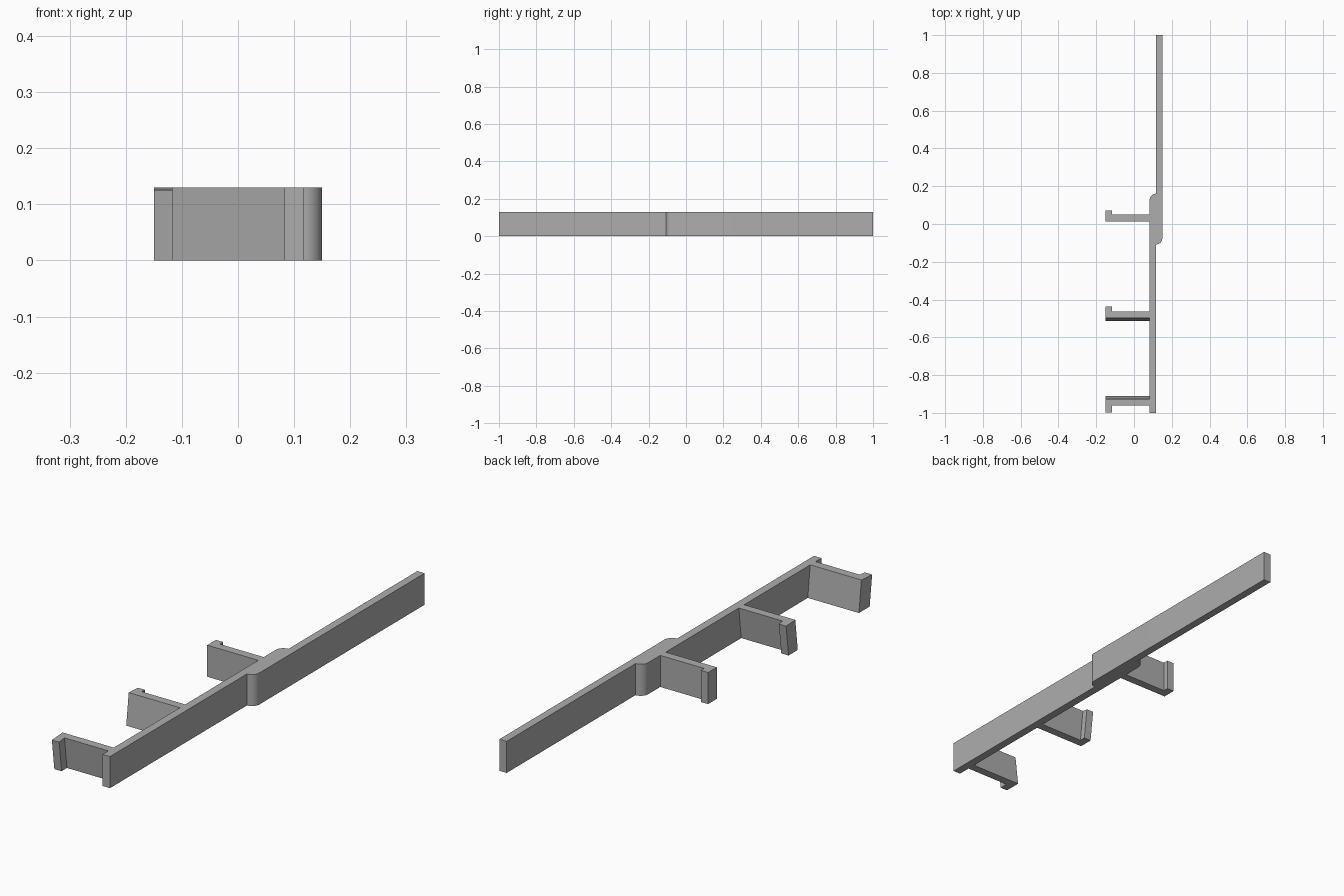
import bpy
import bmesh
from math import cos, sin, pi

cube = bpy.data.objects.get("Cube")
if cube:
    bpy.data.objects.remove(cube, do_unlink=True)

HEIGHT = 0.13
LEFT, INNER, MID, OUTER = -0.15, 0.083, 0.117, 0.15
ARM = 0.035   # arm thickness
LIP = 0.033   # lip width

grey = bpy.data.materials.new("plain grey")
grey.use_nodes = True
COLOUR = (0.42, 0.42, 0.42, 1)
grey.diffuse_color = COLOUR
grey.node_tree.nodes["Principled BSDF"].inputs["Base Color"].default_value = COLOUR


def prism(name, bottom, top):
    """Solid between two matching outlines."""
    bm = bmesh.new()
    low = [bm.verts.new(p) for p in bottom]
    high = [bm.verts.new(p) for p in top]
    bm.faces.new(low[::-1])
    bm.faces.new(high)
    for i in range(len(low)):
        j = (i + 1) % len(low)
        bm.faces.new((low[i], low[j], high[j], high[i]))
    bmesh.ops.recalc_face_normals(bm, faces=bm.faces)
    mesh = bpy.data.meshes.new(name)
    bm.to_mesh(mesh)
    bm.free()
    mesh.materials.append(grey)
    obj = bpy.data.objects.new(name, mesh)
    bpy.context.collection.objects.link(obj)
    return obj


def arc(cx, cy, r, start, steps=10):
    """Quarter circle, counter-clockwise."""
    return [(cx + r * cos(start + pi / 2 * i / steps),
             cy + r * sin(start + pi / 2 * i / steps)) for i in range(steps + 1)]


# Stepped rail: two overlapping bars with rounded inner ends
r = OUTER - MID
outline = [(INNER, -1), (MID, -1)]
outline += arc(MID, -0.108 + r, r, -pi / 2)
outline += [(OUTER, 1), (MID, 1)]
outline += arc(MID, 0.16 - r, MID - INNER, pi / 2)
rail = prism("stepped_rail", [(x, y, 0) for x, y in outline],
             [(x, y, HEIGHT) for x, y in outline])
bpy.context.view_layer.objects.active = rail
rail.select_set(True)
bpy.ops.object.shade_smooth_by_angle()
rail.select_set(False)


def hook(name, y, side, reach, lean):
    """Arm with an end lip; side is the way the lip points, lean its top offset."""
    shape = [(INNER, 0), (INNER, ARM), (LEFT + LIP, ARM),
             (LEFT + LIP, reach), (LEFT, reach), (LEFT, 0)]
    slope = lean / HEIGHT
    bottom = [(x, y + side * (u - lean), 0) for x, u in shape]
    top = [(x, y + side * u, HEIGHT - slope * max(0, u - ARM)) for x, u in shape]
    prism(name, bottom, top)


# Upright rear hook, and two leaning hooks
hook("rear_hook", 0.014, 1, 0.057, 0)
hook("middle_hook", -0.497, 1, 0.06, 0.016)
hook("front_hook", -0.927, -1, 0.07, 0.016)
